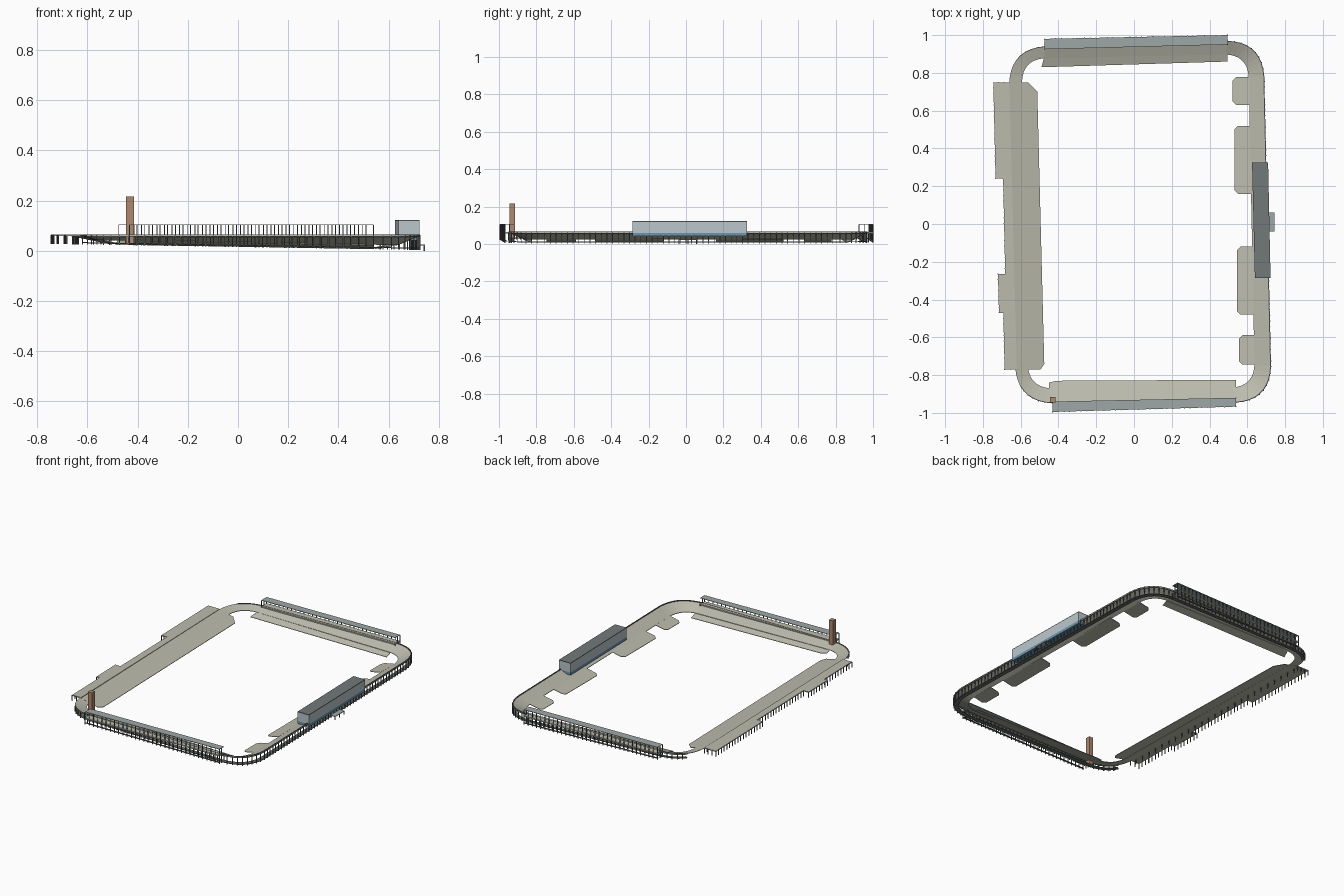
import bpy, bmesh, math
from mathutils import Vector

if "Cube" in bpy.data.objects:
    bpy.data.objects.remove(bpy.data.objects["Cube"])


def mat(name, r, g, b):
    m = bpy.data.materials.new(name)
    m.diffuse_color = (r, g, b, 1)
    m.use_nodes = True
    m.node_tree.nodes["Principled BSDF"].inputs["Base Color"].default_value = m.diffuse_color
    return m


OLIVE = mat("concrete_olive", 0.50, 0.50, 0.42)
FRAME = mat("dark_frame", 0.13, 0.14, 0.14)
ROOF = mat("roof_grey", 0.34, 0.39, 0.39)
DARK = mat("booth_roof", 0.17, 0.19, 0.19)
GLASS = mat("glass", 0.50, 0.57, 0.60)
BLUE = mat("blue_glass", 0.15, 0.30, 0.42)
BROWN = mat("brown_brick", 0.42, 0.25, 0.16)
TOP = 0.063


def ground(x):
    return max(0.002, 0.027 - 0.0165 * (x + 0.7))


def finish(name, bm, material):
    bmesh.ops.recalc_face_normals(bm, faces=bm.faces)
    me = bpy.data.meshes.new(name)
    bm.to_mesh(me)
    bm.free()
    me.materials.append(material)
    ob = bpy.data.objects.new(name, me)
    bpy.context.collection.objects.link(ob)
    return ob


def add_prism(bm, pts, low, high):
    """Closed prism over a plan outline; low and high are functions of (x, y)."""
    a = [bm.verts.new((x, y, low(x, y))) for x, y in pts]
    b = [bm.verts.new((x, y, high(x, y))) for x, y in pts]
    bm.faces.new(a[::-1])
    bm.faces.new(b)
    n = len(pts)
    for i in range(n):
        j = (i + 1) % n
        bm.faces.new((a[i], a[j], b[j], b[i]))


def prism(name, pts, z0, z1, material):
    bm = bmesh.new()
    add_prism(bm, pts, lambda x, y: z0, lambda x, y: z1)
    return finish(name, bm, material)


def slab(name, pts, zf, material, t=0.003):
    bm = bmesh.new()
    add_prism(bm, pts, lambda x, y: zf(x, y) - t, zf)
    return finish(name, bm, material)


def along(pts, step):
    """Evenly spaced points on an open polyline."""
    out = []
    for p, q in zip(pts, pts[1:]):
        p, q = Vector(p), Vector(q)
        n = max(1, round((q - p).length / step))
        out += [tuple(p.lerp(q, i / n)) for i in range(n)]
    return out + [tuple(pts[-1])]


def posts(name, spots, low, high, w=0.0022):
    bm = bmesh.new()
    for x, y in spots:
        add_prism(bm, [(x - w, y - w), (x + w, y - w), (x + w, y + w), (x - w, y + w)],
                  lambda a, b: low(x), lambda a, b: high)
    return finish(name, bm, FRAME)


def rounded(corners, r, n=9):
    out = []
    for i, c in enumerate(corners):
        c, p, q = Vector(c), Vector(corners[i - 1]), Vector(corners[(i + 1) % 4])
        a, b = c + (p - c).normalized() * r, c + (q - c).normalized() * r
        k = c.lerp((a + b) / 2, 0.12)
        for s in range(n + 1):
            t = s / n
            out.append(tuple(a * (1 - t) ** 2 + k * 2 * t * (1 - t) + b * t * t))
    return out


# Raked ring of seating with rounded corners
outer = rounded([(-0.665, 0.935), (0.685, 0.975), (0.73, -0.945), (-0.625, -0.95)], 0.19)
inner = rounded([(-0.595, 0.875), (0.605, 0.90), (0.64, -0.865), (-0.56, -0.87)], 0.12)


def ring(name, zo, zi, inset, t, material, keep=lambda p, q: True):
    bm = bmesh.new()
    rows = []
    for o, i in zip(outer, inner):
        p = Vector(o).lerp(Vector(i), inset)
        a, b = zo(o[0]), zi(p.x)
        rows.append([bm.verts.new(v) for v in
                     ((*o, a), (*p, b), (*p, b - t), (*o, a - t))])
    for k in range(len(rows)):
        m = (k + 1) % len(rows)
        if keep(outer[k], outer[m]):
            for c in range(4):
                d = (c + 1) % 4
                bm.faces.new((rows[k][c], rows[m][c], rows[m][d], rows[k][d]))
    bmesh.ops.delete(bm, geom=[v for v in bm.verts if not v.link_faces], context='VERTS')
    return finish(name, bm, material)


not_left = lambda p, q: not (p[0] < -0.6 and q[0] < -0.6)
ring("seating_ring", lambda x: TOP, lambda x: ground(x) + 0.021, 1, 0.003, OLIVE)
ring("rim_beam", lambda x: TOP + 0.003, lambda x: TOP + 0.003, 0.06, 0.011, FRAME, not_left)
ring("concourse_floor", lambda x: ground(x) + 0.009, lambda x: ground(x) + 0.009,
     0.35, 0.004, FRAME, not_left)
rim = [p for p in along(outer + outer[:1], 0.03) if p[0] > -0.6]
posts("ring_posts", rim, ground, TOP)

# Broad raked bank on the left
bank = lambda x, y: 0.030 + (-0.495 - (x + 0.0256 * y)) * 0.21
slab("left_bank", [(-0.675, 0.75), (-0.56, 0.75), (-0.512, 0.70), (-0.475, -0.74),
                   (-0.495, -0.77), (-0.63, -0.77)], bank, OLIVE)

# Flat terraces outside the left bank, stepped in plan
flat = lambda x, y: TOP + 0.002
edge = [(-0.66, 0.75), (-0.745, 0.75), (-0.733, 0.24), (-0.693, 0.24), (-0.682, -0.265),
        (-0.72, -0.265), (-0.715, -0.47), (-0.692, -0.47), (-0.685, -0.77), (-0.62, -0.77)]
slab("left_terrace", edge, flat, OLIVE, 0.006)
posts("left_terrace_posts", along(edge, 0.03), ground, TOP)
posts("left_inner_posts", along([(-0.66, 0.72), (-0.635, -0.74)], 0.06), ground, 0.058)

# Lower banks at the two ends
slab("back_lower_bank", [(-0.49, 0.83), (0.495, 0.86), (0.495, 0.90), (-0.475, 0.885)],
     lambda x, y: ground(x) + 0.004 + (y - 0.845 - 0.03 * x) * 0.35, OLIVE)
slab("front_lower_bank", [(-0.45, -0.84), (-0.41, -0.83), (0.54, -0.825), (0.54, -0.87),
                          (-0.45, -0.88)],
     lambda x, y: ground(x) + 0.005 - (y + 0.83) * 0.35, OLIVE)

# Four chamfered banks on the right
for k, (y0, y1, x0, x1) in enumerate([(0.63, 0.778, 0.522, 0.612), (0.16, 0.52, 0.532, 0.622),
                                      (-0.48, -0.12, 0.546, 0.632),
                                      (-0.745, -0.588, 0.557, 0.64)]):
    c = 0.018
    slab(f"right_bank_{k + 1}", [(x1, y0), (x0 + c, y0), (x0, y0 + c), (x0, y1 - c),
                                 (x0 + c, y1), (x1, y1)],
         lambda x, y: 0.010 + (x - x0) * 0.20, OLIVE)

# Covered end stands: platform, roof and posts
for name, plan in (("back", [(-0.475, 0.925), (-0.475, 0.98), (0.495, 1.0), (0.495, 0.95)]),
                   ("front", [(-0.432, -0.94), (-0.432, -0.995), (0.54, -0.967), (0.54, -0.92)])):
    slab(name + "_platform", plan, flat, OLIVE, 0.008)
    slab(name + "_roof", plan, lambda x, y: 0.106, ROOF, 0.003)
    posts(name + "_lower_posts", along(plan, 0.03), ground, TOP)
    posts(name + "_upper_posts", along(plan[:3] + plan[3:], 0.03)[:-1],
          lambda x: TOP, 0.104, 0.0018)
    (ax, ay), (bx, by) = plan[1], plan[2]
    d = 0.012 if ay < 0 else -0.012
    slab(name + "_lower_floor", [(ax, ay), (bx, by), (bx, by + d), (ax, ay + d)],
         lambda x, y: ground(x) + 0.009, FRAME)

# Glazed booth on the right side
plan = [(0.625, 0.325), (0.71, 0.325), (0.723, -0.285), (0.64, -0.285)]
prism("booth_base", plan, 0.042, 0.060, BLUE)
prism("booth_glass", plan, 0.060, 0.118, GLASS)
prism("booth_roof", plan, 0.118, 0.123, DARK)

# Small entrance canopy
prism("entrance_canopy", [(0.71, -0.04), (0.745, -0.04), (0.745, 0.06), (0.71, 0.06)],
      0.021, 0.025, ROOF)
posts("entrance_legs", [(0.742, -0.037), (0.742, 0.057), (0.742, 0.01)], lambda x: 0.0, 0.022)

# Brick tower at the front left
prism("tower", [(-0.446, -0.945), (-0.415, -0.945), (-0.415, -0.915), (-0.446, -0.915)],
      0.028, 0.217, BROWN)
